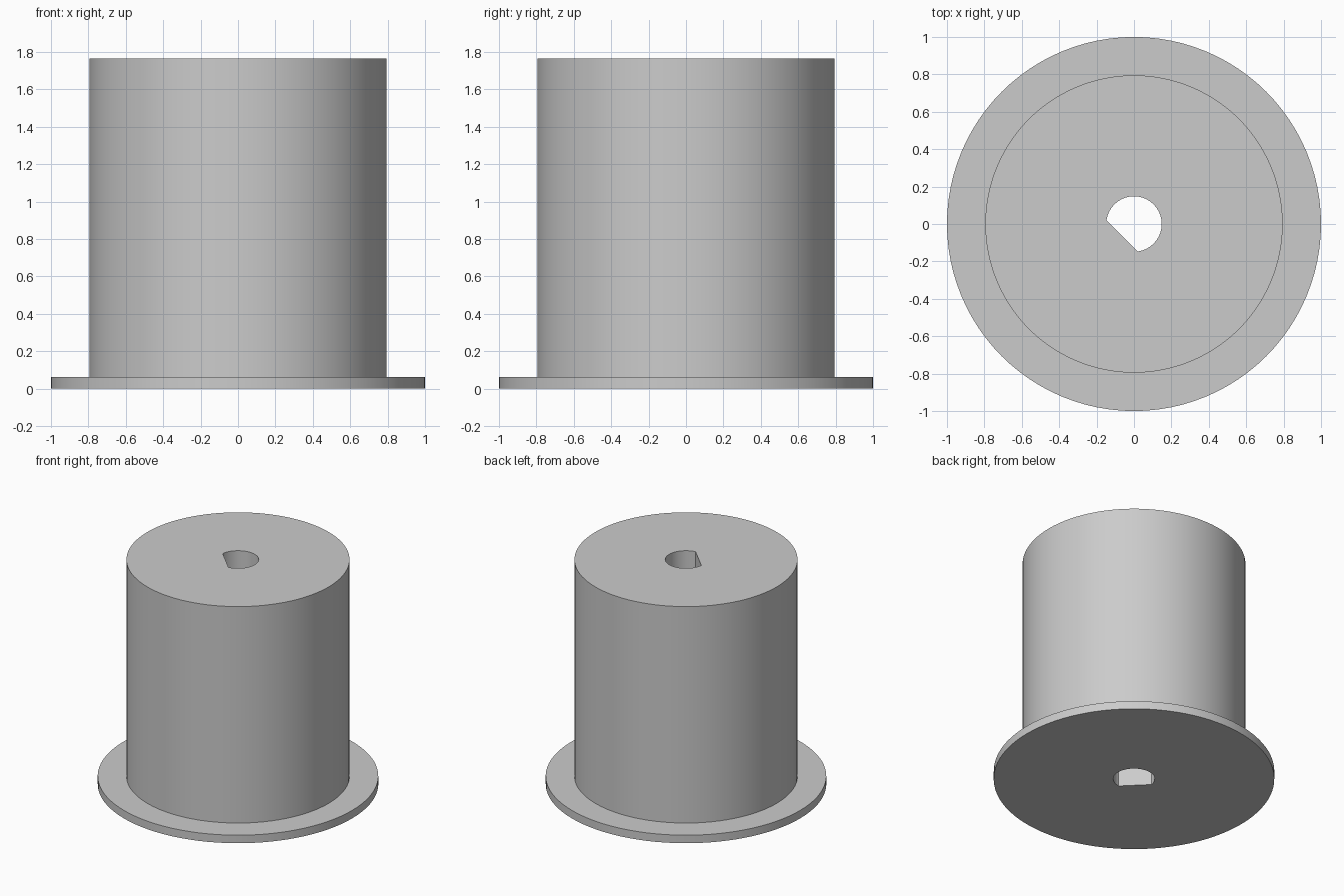
import bpy, bmesh
from math import cos, sin, pi, radians

cube = bpy.data.objects.get("Cube")
if cube:
    bpy.data.objects.remove(cube, do_unlink=True)

SIDES = 96
BORE_R = 0.148
FLAT_DIR = radians(225)   # direction the flat of the D bore faces
FLAT_HALF = radians(52.5)  # half the angle covered by the flat

# One grey for the whole part
grey = bpy.data.materials.new("plain_grey")
grey.use_nodes = True
colour = (0.6, 0.6, 0.6, 1)
grey.diffuse_color = colour
grey.node_tree.nodes["Principled BSDF"].inputs["Base Color"].default_value = colour


def round_radius(r):
    return lambda a: r


def bore_radius(a):
    """Circle cut by a straight chord."""
    off = a - FLAT_DIR
    if abs(off) < FLAT_HALF:
        return BORE_R * cos(FLAT_HALF) / cos(off)
    return BORE_R


def ring(bm, radius, z):
    angles = [2 * pi * i / SIDES for i in range(SIDES)]
    return [bm.verts.new((radius(a) * cos(a), radius(a) * sin(a), z)) for a in angles]


# Flange, barrel and D-shaped through bore as one closed section
bm = bmesh.new()
flange, barrel = round_radius(1.0), round_radius(0.795)
section = [(flange, 0), (flange, 0.063), (barrel, 0.063), (barrel, 1.765),
           (bore_radius, 1.765), (bore_radius, 0)]
rings = [ring(bm, r, z) for r, z in section]
for k, low in enumerate(rings):
    high = rings[(k + 1) % len(rings)]
    for i in range(SIDES):
        j = (i + 1) % SIDES
        bm.faces.new((low[i], low[j], high[j], high[i]))
bmesh.ops.recalc_face_normals(bm, faces=bm.faces)

mesh = bpy.data.meshes.new("flanged_hub")
bm.to_mesh(mesh)
bm.free()
mesh.materials.append(grey)
hub = bpy.data.objects.new("flanged_hub", mesh)
bpy.context.collection.objects.link(hub)

# Smooth walls with sharp rims
bpy.ops.object.select_all(action='DESELECT')
hub.select_set(True)
bpy.context.view_layer.objects.active = hub
bpy.ops.object.shade_smooth_by_angle(angle=radians(30))
